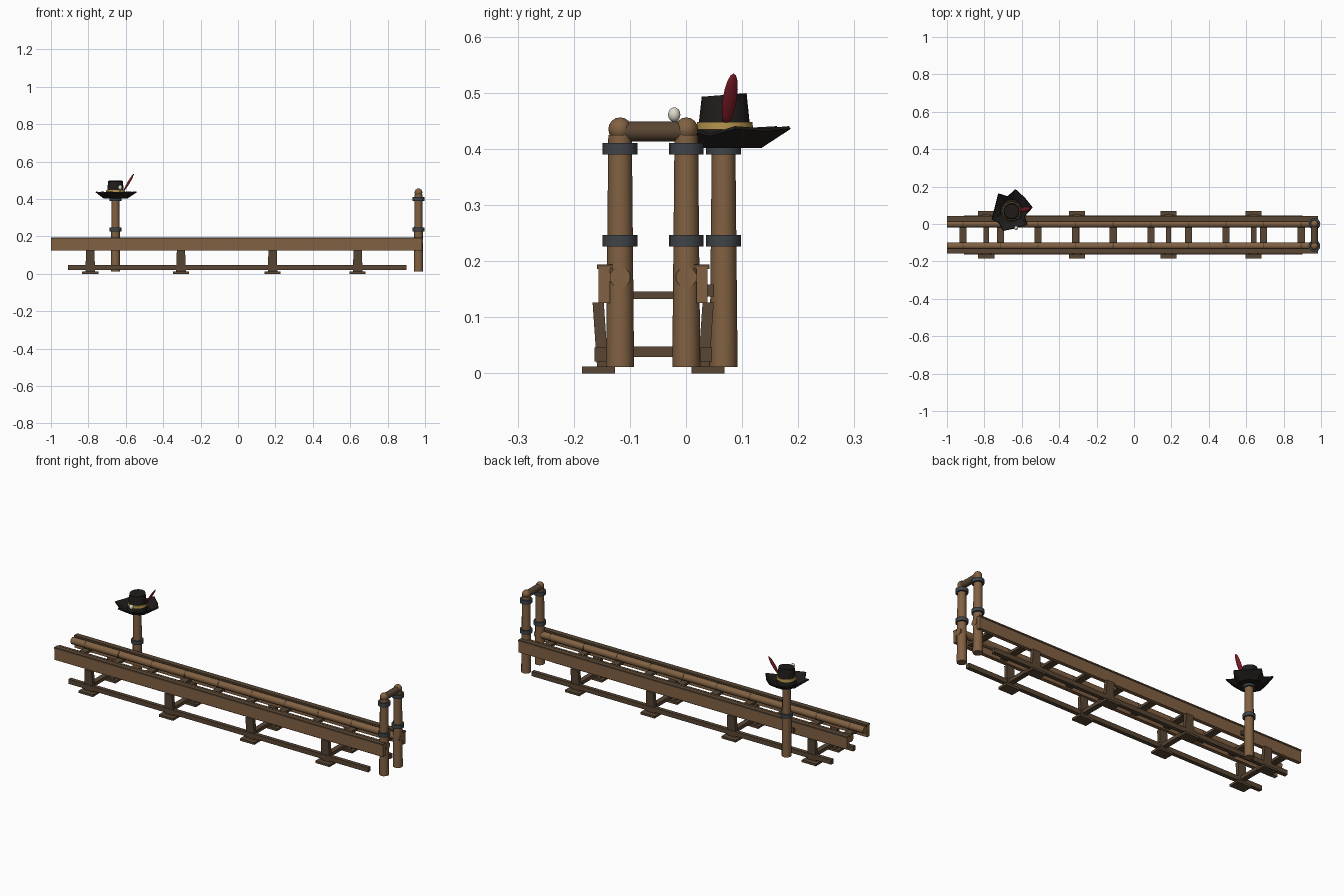
import bpy, bmesh, math
from mathutils import Vector, Matrix

if "Cube" in bpy.data.objects:
    bpy.data.objects.remove(bpy.data.objects["Cube"])


def mat(name, r, g, b):
    m = bpy.data.materials.new(name)
    m.diffuse_color = (r, g, b, 1)
    m.use_nodes = True
    m.node_tree.nodes["Principled BSDF"].inputs["Base Color"].default_value = m.diffuse_color
    return m


WOOD = mat("wood", .22, .12, .055)
DARK = mat("dark_wood", .10, .062, .034)
IRON = mat("iron", .05, .058, .066)
FELT = mat("felt", .014, .012, .011)
GOLD = mat("gold", .42, .27, .07)
RED = mat("red", .22, .012, .022)
PEARL = mat("pearl", .72, .69, .6)
MID = -.0585                      # centre line of the trough


def finish(name, bm, m, smooth=False):
    bmesh.ops.recalc_face_normals(bm, faces=bm.faces)
    me = bpy.data.meshes.new(name)
    bm.to_mesh(me)
    bm.free()
    me.materials.append(m)
    ob = bpy.data.objects.new(name, me)
    bpy.context.collection.objects.link(ob)
    if smooth:
        bpy.context.view_layer.objects.active = ob
        ob.select_set(True)
        bpy.ops.object.shade_smooth_by_angle(angle=math.radians(40))
        ob.select_set(False)
    return ob


def box(name, x, y, z, m):
    bm = bmesh.new()
    bmesh.ops.create_cube(bm, size=1)
    for v in bm.verts:
        v.co = [(a + b) / 2 + c * (b - a) for (a, b), c in zip((x, y, z), v.co)]
    return finish(name, bm, m)


def rod(name, a, b, r1, r2, m, sides=12):
    a, b = Vector(a), Vector(b)
    bm = bmesh.new()
    rot = (b - a).to_track_quat('Z', 'Y').to_matrix().to_4x4()
    bmesh.ops.create_cone(bm, cap_ends=True, segments=sides, radius1=r1, radius2=r2,
                          depth=(b - a).length, matrix=Matrix.Translation((a + b) / 2) @ rot)
    return finish(name, bm, m, True)


def ball(name, c, size, m, rot=Matrix(), seg=12):
    bm = bmesh.new()
    bmesh.ops.create_uvsphere(bm, u_segments=seg, v_segments=8, radius=1,
                              matrix=Matrix.Translation(c) @ rot @ Matrix.Diagonal((*size, 1)))
    return finish(name, bm, m, True)


def post(name, x, y, top):
    rod(name, (x, y, .011), (x, y, top), .025, .021, WOOD)
    for z in (.236, .4):
        rod(name + "_collar", (x, y, z - .01), (x, y, z + .01), .031, .031, IRON, 16)


def across(y0, y1, s):            # mirror a y range to either side
    return tuple(sorted((MID + s * y0, MID + s * y1)))


# long sides, each with plank, cap, log and ground runner
breaks = [-.915 + .201 * i for i in range(10)]
supports = (-.79, -.305, .185, .64)
for s, side in ((-1, "front"), (1, "back")):
    y = MID + s * .059
    box(side + "_plank", (-1, .985), across(.077, .097, s), (.125, .19), WOOD)
    box(side + "_plank_cap", (-1, .985), across(.072, .1, s), (.186, .194), DARK)
    box(side + "_runner", (-.91, .9), across(.084, .105, s), (.021, .046), DARK)
    rod(side + "_log", (-1, y, .171), (.988, y, .171), .019, .019, WOOD, 10)
    for x in breaks:
        rod(side + "_log_joint", (x - .003, y, .171), (x + .003, y, .171), .0197, .0197, DARK, 10)
    # tapered legs on foot plates
    for x in supports:
        box(side + "_foot", (x - .043, x + .043), across(.068, .127, s), (0, .012), DARK)
        leg = box(side + "_leg", (x - .026, x + .026), across(.08, .1, s), (.01, .126), DARK)
        for v in leg.data.vertices:
            if v.co.z > .1:
                v.co.x = x + (v.co.x - x) * .85
                v.co.y += s * .008
    # end gate post with round finial
    post("gate_post", .965, y, .425)
    ball("gate_finial", (.965, y, .435), (.021, .021, .021), WOOD)
rod("gate_crossbar", (.965, MID - .059, .431), (.965, MID + .059, .431), .018, .018, DARK)

# cross pieces
for x in breaks:
    box("sleeper", (x - .019, x + .019), (-.136, .019), (.132, .146), DARK)
for x in supports:
    box("tie_beam", (x - .014, x + .014), (-.15, .033), (.029, .048), DARK)

# hat post
HX, HY = -.655, .067
post("hat_post", HX, HY, .41)
box("hat_post_bracket", (HX - .03, HX + .03), (.035, .05), (.137, .158), DARK)

# hat brim: flat middle with turned-up irregular flaps
rim = [(-.543, .088, .438), (-.585, .14, .434), (-.634, .185, .438), (-.676, .147, .425),
       (-.725, .163, .438), (-.743, .09, .434), (-.76, .025, .438), (-.722, .005, .425),
       (-.70, -.036, .438), (-.635, -.022, .434), (-.57, -.003, .438), (-.585, .042, .425)]
bm = bmesh.new()
outer = [bm.verts.new(p) for p in rim]
inner = []
for x, y, z in rim:
    d = Vector((x - HX, y - .072)).normalized() * .062
    inner.append(bm.verts.new((HX + d.x, .072 + d.y, .404)))
bm.faces.new(inner)
for i in range(len(rim)):
    j = (i + 1) % len(rim)
    bm.faces.new((inner[i], inner[j], outer[j], outer[i]))
brim = finish("hat_brim", bm, FELT)
sol = brim.modifiers.new("thickness", 'SOLIDIFY')
sol.thickness = .006
sol.offset = 0

# crown, band, feather and pearl
crown = rod("hat_crown", (HX, .068, .402), (HX, .068, .496), .05, .04, FELT, 14)
for v in crown.data.vertices:
    if v.co.z > .45:
        v.co.z += (v.co.y - .068) * .08
rod("hat_band", (HX, .069, .434), (HX, .069, .448), .051, .049, GOLD, 16)
axis = Vector((.055, .014, .09))
tilt = axis.to_track_quat('Z', 'Y').to_matrix().to_4x4()
spin = Matrix.Rotation(math.atan2(axis.y, axis.x), 4, 'Z') @ Matrix.Rotation(
    math.atan2(axis.x, axis.z), 4, 'Y')
ball("hat_feather", (-.584, .078, .489), (.006, .013, .053), RED, spin)
ball("hat_pearl", (-.63, -.021, .461), (.011, .011, .013), PEARL)
rod("pearl_pin", (-.63, -.02, .452), (-.63, -.015, .43), .003, .003, GOLD, 6)
